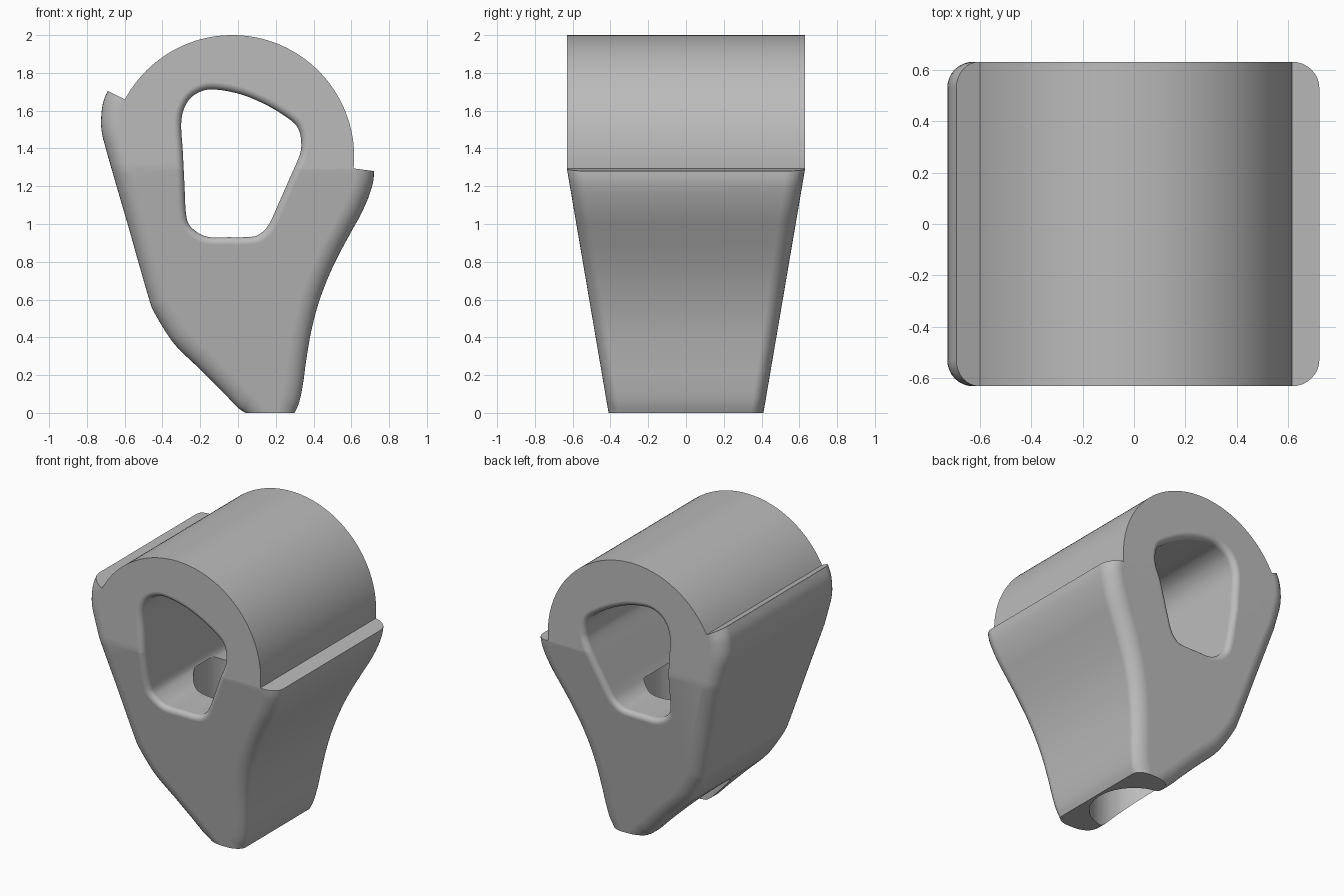
import bpy, bmesh, math
from mathutils import Vector

cube = bpy.data.objects.get("Cube")
if cube:
    bpy.data.objects.remove(cube, do_unlink=True)

HALF, BEND, FILLET, RIM = 0.63, 1.29, 0.10, 0.04

grey = bpy.data.materials.new("plain grey")
grey.use_nodes = True
grey.diffuse_color = (0.5, 0.5, 0.5, 1)
grey.node_tree.nodes["Principled BSDF"].inputs["Base Color"].default_value = (0.5, 0.5, 0.5, 1)


def smooth_path(pts, closed=False, steps=4):
    """Catmull-Rom curve through a few points."""
    p = [Vector(q) for q in pts]
    n = len(p)
    get = (lambda i: p[i % n]) if closed else (lambda i: p[max(0, min(n - 1, i))])
    out = []
    for i in range(n if closed else n - 1):
        a, b, c, d = (get(i + k) for k in (-1, 0, 1, 2))
        for s in range(steps):
            t = s / steps
            out.append(0.5 * (2 * b + (c - a) * t + (2 * a - 5 * b + 4 * c - d) * t * t
                              + (3 * b - a - 3 * c + d) * t ** 3))
    return out if closed else out + [p[-1]]


def inward(path, i, closed):
    """Unit normal on the left of a counter-clockwise path."""
    n = len(path)
    a = path[(i - 1) % n] if closed else path[max(i - 1, 0)]
    b = path[(i + 1) % n] if closed else path[min(i + 1, n - 1)]
    d = (b - a).normalized()
    return Vector((-d.y, d.x))


def loft(name, layers):
    """Skin outlines stacked along y, tapering the depth below the bend."""
    bm = bmesh.new()
    rings = [[bm.verts.new((p.x, y, p.y)) for p in ring] for y, ring in layers]
    n = len(rings[0])
    for a, b in zip(rings, rings[1:]):
        for i in range(n):
            j = (i + 1) % n
            bm.faces.new((a[i], a[j], b[j], b[i]))
    bm.faces.new(rings[0])
    bm.faces.new(rings[-1])
    bmesh.ops.remove_doubles(bm, verts=bm.verts[:], dist=1e-5)
    bmesh.ops.dissolve_degenerate(bm, edges=bm.edges[:], dist=1e-5)
    bmesh.ops.bisect_plane(bm, geom=bm.verts[:] + bm.edges[:] + bm.faces[:],
                           plane_co=(0, 0, BEND), plane_no=(0, 0, 1), dist=1e-4)
    for v in bm.verts:
        v.co.y *= (0.41 + 0.22 * min(1, v.co.z / BEND)) / HALF
    bmesh.ops.recalc_face_normals(bm, faces=bm.faces[:])
    me = bpy.data.meshes.new(name)
    bm.to_mesh(me)
    bm.free()
    me.materials.append(grey)
    ob = bpy.data.objects.new(name, me)
    bpy.context.collection.objects.link(ob)
    return ob


# Body outline, counter-clockwise: left wall, right wall, round crown
wall_a = smooth_path([(-.69, 1.705), (-.715, 1.64), (-.725, 1.55), (-.72, 1.48), (-.70, 1.40),
                      (-.64, 1.19), (-.58, .985), (-.525, .79), (-.47, .60), (-.445, .535),
                      (-.38, .425), (-.32, .345), (-.2, .23), (-.08, .11), (0, .027), (.04, 0)])
wall_b = smooth_path([(.30, 0), (.325, .06), (.345, .16), (.36, .27), (.385, .42), (.42, .56),
                      (.47, .70), (.53, .83), (.60, .96), (.65, 1.05), (.69, 1.14),
                      (.715, 1.22), (.72, 1.28)])
centre, radius = Vector((-.03, 1.355)), .645
crown = []
for k in range(65):
    a = math.radians(-5.4 + 157.3 * k / 64)
    crown.append(centre + radius * Vector((math.cos(a), math.sin(a))))

# Fillet direction per outline point: the wall ends slide along the notches and foot
shift = []
for wall, first, last in ((wall_a, crown[-1] - wall_a[0], Vector((.13, 0))),
                          (wall_b, Vector((-.10, 0)), crown[0] - wall_b[-1])):
    s = [inward(wall, i, False) * FILLET for i in range(len(wall))]
    s[0], s[-1] = first * .98, last * .98
    shift += s
shift += [Vector((0, 0))] * len(crown)
outline = wall_a + wall_b + crown

half_layers = []
for k in range(9):
    t = math.pi / 2 * k / 8
    y = HALF - FILLET * (1 - math.sin(t))
    half_layers.append((y, [p + s * (1 - math.cos(t)) for p, s in zip(outline, shift)]))


def both_sides(layers):
    return [(-y, r) for y, r in reversed(layers)] + layers


# The crown keeps straight, sharp ends because its fillet shift is zero
body = loft("body", both_sides(half_layers))

# Through window with a rounded rim
window = smooth_path([(-.30, 1.55), (-.292, 1.38), (-.283, 1.20), (-.275, 1.05), (-.25, .985),
                      (-.17, .934), (-.05, .93), (.07, .932), (.12, .95), (.165, 1.0),
                      (.22, 1.12), (.275, 1.245), (.325, 1.36), (.335, 1.42), (.325, 1.49),
                      (.285, 1.545), (.16, 1.625), (.02, 1.685), (-.12, 1.712),
                      (-.2, 1.70), (-.265, 1.65)], closed=True)
outward = [-inward(window, i, True) for i in range(len(window))]
rim_layers = []
for k in range(7):
    t = math.pi / 2 * k / 6
    rim_layers.append((HALF - RIM * (1 - math.sin(t)),
                       [p + o * RIM * (1 - math.cos(t)) for p, o in zip(window, outward)]))
rim_layers.append((HALF + .1, rim_layers[-1][1]))
window_cutter = loft("window_cutter", both_sides(rim_layers))

# Upright bore from the foot into the window
bpy.ops.mesh.primitive_cylinder_add(vertices=64, radius=.28, depth=1.2, location=(0, 0, .4))
bore_cutter = bpy.context.object
bore_cutter.name = "bore_cutter"
bore_cutter.data.materials.append(grey)

bpy.ops.object.select_all(action='DESELECT')
bpy.context.view_layer.objects.active = body
body.select_set(True)
for cutter in (window_cutter, bore_cutter):
    cutter.hide_render = True
    m = body.modifiers.new("cut", 'BOOLEAN')
    m.operation, m.solver, m.object = 'DIFFERENCE', 'EXACT', cutter
    bpy.ops.object.modifier_apply(modifier=m.name)
    bpy.data.objects.remove(cutter, do_unlink=True)

# Smooth curves, sharp edges, flat end faces
bpy.ops.object.shade_smooth_by_angle(angle=math.radians(32))
wn = body.modifiers.new("even_normals", 'WEIGHTED_NORMAL')
wn.keep_sharp = True
